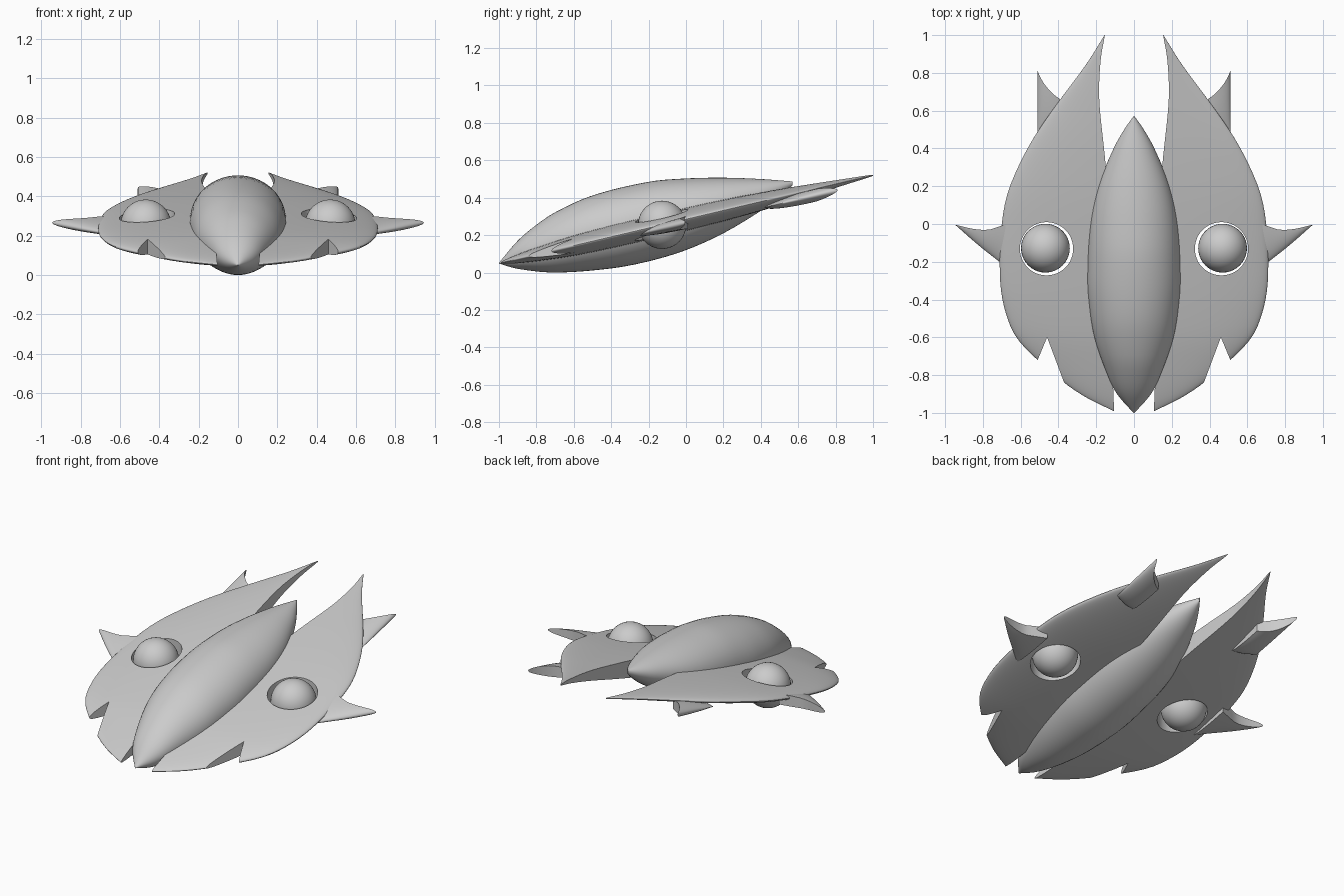
import bpy, bmesh, math

if "Cube" in bpy.data.objects:
    bpy.data.objects.remove(bpy.data.objects["Cube"])

SLOPE = 0.235          # rake of the wing plane


def plane_z(y):
    return 0.05 + SLOPE * (y + 1)


def interp(pts, t):
    """Smooth curve through (t, value) points."""
    n = len(pts)
    i = max(k for k in range(n - 1) if k == 0 or pts[k][0] <= t)

    def slope(k):
        a, b = pts[max(k - 1, 0)], pts[min(k + 1, n - 1)]
        return (b[1] - a[1]) / (b[0] - a[0])
    (t0, v0), (t1, v1) = pts[i], pts[i + 1]
    h = t1 - t0
    s = (t - t0) / h
    return ((2*s**3 - 3*s**2 + 1) * v0 + (s**3 - 2*s**2 + s) * h * slope(i)
            + (3*s**2 - 2*s**3) * v1 + (s**3 - s**2) * h * slope(i + 1))


def loft(name, rings):
    """Skin a list of closed rings and cap both ends."""
    bm = bmesh.new()
    vs = [[bm.verts.new(p) for p in r] for r in rings]
    n = len(vs[0])
    for a, b in zip(vs, vs[1:]):
        for i in range(n):
            j = (i + 1) % n
            bm.faces.new((a[i], a[j], b[j], b[i]))
    bm.faces.new(vs[0])
    bm.faces.new(vs[-1])
    bmesh.ops.remove_doubles(bm, verts=bm.verts, dist=1e-5)
    bmesh.ops.recalc_face_normals(bm, faces=bm.faces)
    me = bpy.data.meshes.new(name)
    bm.to_mesh(me)
    bm.free()
    ob = bpy.data.objects.new(name, me)
    bpy.context.collection.objects.link(ob)
    return ob


def finish(ob, mirror=True, cutters=()):
    """Cut, mirror across x, apply and shade smooth."""
    bpy.ops.object.select_all(action='DESELECT')
    bpy.context.view_layer.objects.active = ob
    ob.select_set(True)
    for c in cutters:
        m = ob.modifiers.new("cut", 'BOOLEAN')
        m.operation, m.solver, m.object = 'DIFFERENCE', 'EXACT', c
        bpy.ops.object.modifier_apply(modifier=m.name)
    if mirror:
        m = ob.modifiers.new("mirror", 'MIRROR')
        m.use_mirror_merge = False
        bpy.ops.object.modifier_apply(modifier=m.name)
    bpy.ops.object.shade_smooth_by_angle(angle=math.radians(35))
    for c in cutters:
        bpy.data.objects.remove(c)


def spread(a, b, n):
    """Values from a to b, denser at both ends."""
    return [a + (b - a) * (0.5 - 0.5 * math.cos(math.pi * i / n)) for i in range(n + 1)]


# fuselage: elliptical sections between top, bottom and width curves
TOP = [(-1, .052), (-.9, .17), (-.8, .255), (-.7, .322), (-.5, .412), (-.2, .485),
       (0, .503), (.2, .507), (.4, .5), (.57, .487)]
BOT = [(-1, .048), (-.9, .02), (-.7, 0), (-.4, .022), (-.2, .06), (0, .12),
       (.2, .21), (.4, .33), (.5, .405), (.57, .467)]
WID = [(-1, .003), (-.9, .09), (-.8, .14), (-.6, .21), (-.4, .241), (-.27, .247),
       (0, .233), (.2, .19), (.4, .108), (.5, .052), (.57, .003)]
rings = []
for y in spread(-1, .57, 48):
    t, b, w = (interp(c, y) for c in (TOP, BOT, WID))
    rings.append([(w * math.cos(a), y, (t + b) / 2 + (t - b) / 2 * math.sin(a))
                  for a in (2 * math.pi * i / 48 for i in range(48))])
finish(loft("fuselage", rings), mirror=False)

# wings: raked lens-shaped plates
OUT = [(-.99, .108), (-.92, .25), (-.84, .37), (-.72, .51), (-.63, .6), (-.54, .655),
       (-.38, .7), (-.2, .711), (0, .70), (.16, .67), (.33, .6), (.49, .51),
       (.66, .39), (.85, .25), (1, .156)]
INN = [(-.99, .105), (-.87, .11), (0, .13), (.31, .15), (.6, .18), (.72, .185),
       (.88, .175), (1, .154)]
rings = []
N = 20
for y in spread(-.99, 1, 60):
    xo, xi = interp(OUT, y), interp(INN, y)
    top, bot = [], []
    for i in range(N + 1):
        x = xi + (xo - xi) * math.sin(math.pi / 2 * i / N)
        t = .065 * xo / .71 * math.sqrt(max(0, 1 - (x / xo) ** 2))
        top.append((x, y, plane_z(y) + t))
        bot.append((x, y, plane_z(y) - t))
    rings.append(top + bot[-2::-1])
wings = loft("wings", rings)

# cutters: round opening and notch in the front edge
notch = [(.46, -.6), (.51, -.72), (.53, -.9), (.34, -.9), (.37, -.84)]
hole = [(.463 + .141 * math.cos(a), -.131 + .141 * math.sin(a))
        for a in (2 * math.pi * i / 48 for i in range(48))]
cutters = []
for label, outline in (("notch_cutter", notch), ("hole_cutter", hole)):
    c = loft(label, [[(x, y, z) for x, y in outline] for z in (-.3, .8)])
    c.hide_render = True
    cutters.append(c)
finish(wings, cutters=cutters)

# engine spheres floating in the openings
bpy.ops.mesh.primitive_uv_sphere_add(segments=40, ring_count=20, radius=.129)
ball = bpy.context.object
ball.name = "engine_spheres"
for v in ball.data.vertices:
    v.co.x += .469
    v.co.y += -.128
    v.co.z += .255
finish(ball)


def fins(name, lead, trail, x0, x1, xc, thick, drop):
    """Rounded blade with blunt, concave trailing edge."""
    rings = []
    for k in range(17):
        x = x0 + (x1 - x0) * math.sin(math.pi / 2 * k / 16)
        yl, yt = interp(lead, x), interp(trail, x)
        h = thick * math.sqrt(max(0, 1 - ((x - xc) / (x1 - xc)) ** 2))
        top, bot = [], []
        for i in range(13):
            u = (i / 12) ** 2
            y = yl + (yt - yl) * u
            t = h * math.sqrt(u * (2 - u))
            top.append((x, y, plane_z(y) - drop + t))
            bot.append((x, y, plane_z(y) - drop - t))
        rings.append(top + bot[:0:-1])
    finish(loft(name, rings))


# side fins
fins("side_fins", [(.64, -.26), (.7, -.21), (.82, -.115), (.945, -.006)],
     [(.64, .01), (.71, -.012), (.77, -.03), (.85, -.026), (.945, -.004)],
     .64, .945, .64, .034, .018)

# rear fins
fins("rear_fins", [(.36, .42), (.43, .43), (.51, .46)],
     [(.36, .64), (.39, .66), (.43, .69), (.47, .735), (.495, .775), (.51, .81)],
     .36, .51, .42, .034, .035)
